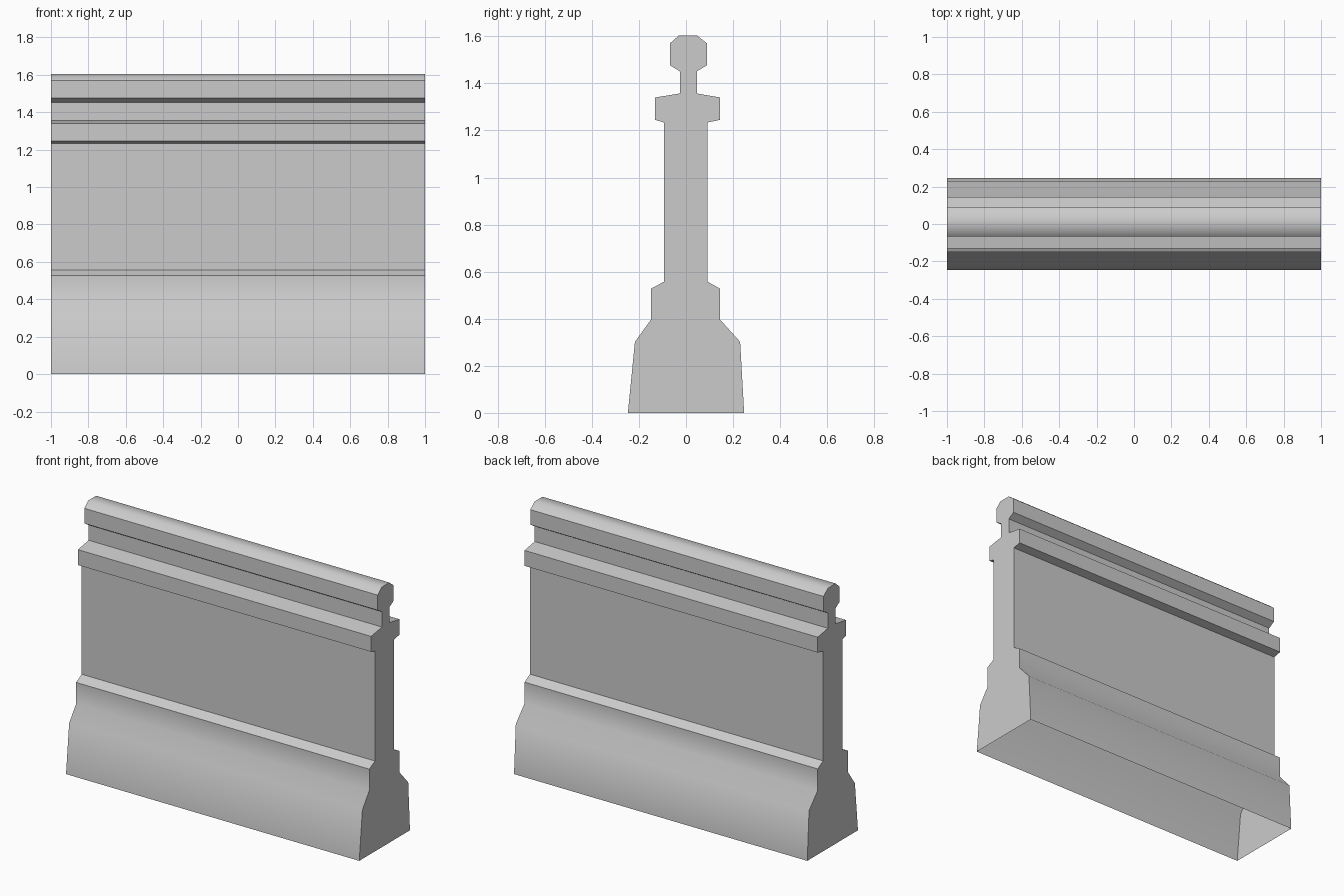
import bpy
import bmesh
import math

cube = bpy.data.objects.get("Cube")
if cube:
    bpy.data.objects.remove(cube, do_unlink=True)

HALF_LENGTH = 1.0

# One flat stone colour
stone = bpy.data.materials.new("grey_stone")
stone.use_nodes = True
grey = (0.6, 0.6, 0.6, 1.0)
stone.diffuse_color = grey
stone.node_tree.nodes["Principled BSDF"].inputs["Base Color"].default_value = grey

# Cross-section levels: front y, back y, height
levels = [
    # flared base and plinth
    (-0.247, 0.247, 0.0), (-0.217, 0.23, 0.302),
    (-0.149, 0.145, 0.396), (-0.149, 0.145, 0.528),
    # panel
    (-0.094, 0.092, 0.557), (-0.094, 0.092, 1.234),
    # ledge
    (-0.132, 0.145, 1.245), (-0.132, 0.145, 1.34),
    # neck
    (-0.026, 0.046, 1.357), (-0.026, 0.046, 1.451),
    # rounded handrail
    (-0.068, 0.089, 1.477), (-0.068, 0.089, 1.57), (-0.03, 0.046, 1.604),
]
profile = [(f, z) for f, b, z in levels] + [(b, z) for f, b, z in reversed(levels)]


def extrude_wall(name, outline, half):
    """Sweep an outline along x with closed ends and an open underside."""
    bm = bmesh.new()
    right = [bm.verts.new((-half, y, z)) for y, z in outline]
    left = [bm.verts.new((half, y, z)) for y, z in outline]
    bm.faces.new(right)
    bm.faces.new(left[::-1])
    for i in range(len(outline) - 1):
        bm.faces.new((right[i + 1], right[i], left[i], left[i + 1]))
    mesh = bpy.data.meshes.new(name)
    bm.to_mesh(mesh)
    bm.free()
    mesh.materials.append(stone)
    obj = bpy.data.objects.new(name, mesh)
    bpy.context.collection.objects.link(obj)
    return obj


# Moulded parapet wall, smooth on the flare and the rail top
wall = extrude_wall("parapet_wall", profile, HALF_LENGTH)
bpy.ops.object.select_all(action="DESELECT")
wall.select_set(True)
bpy.context.view_layer.objects.active = wall
bpy.ops.object.shade_smooth_by_angle(angle=math.radians(45))
